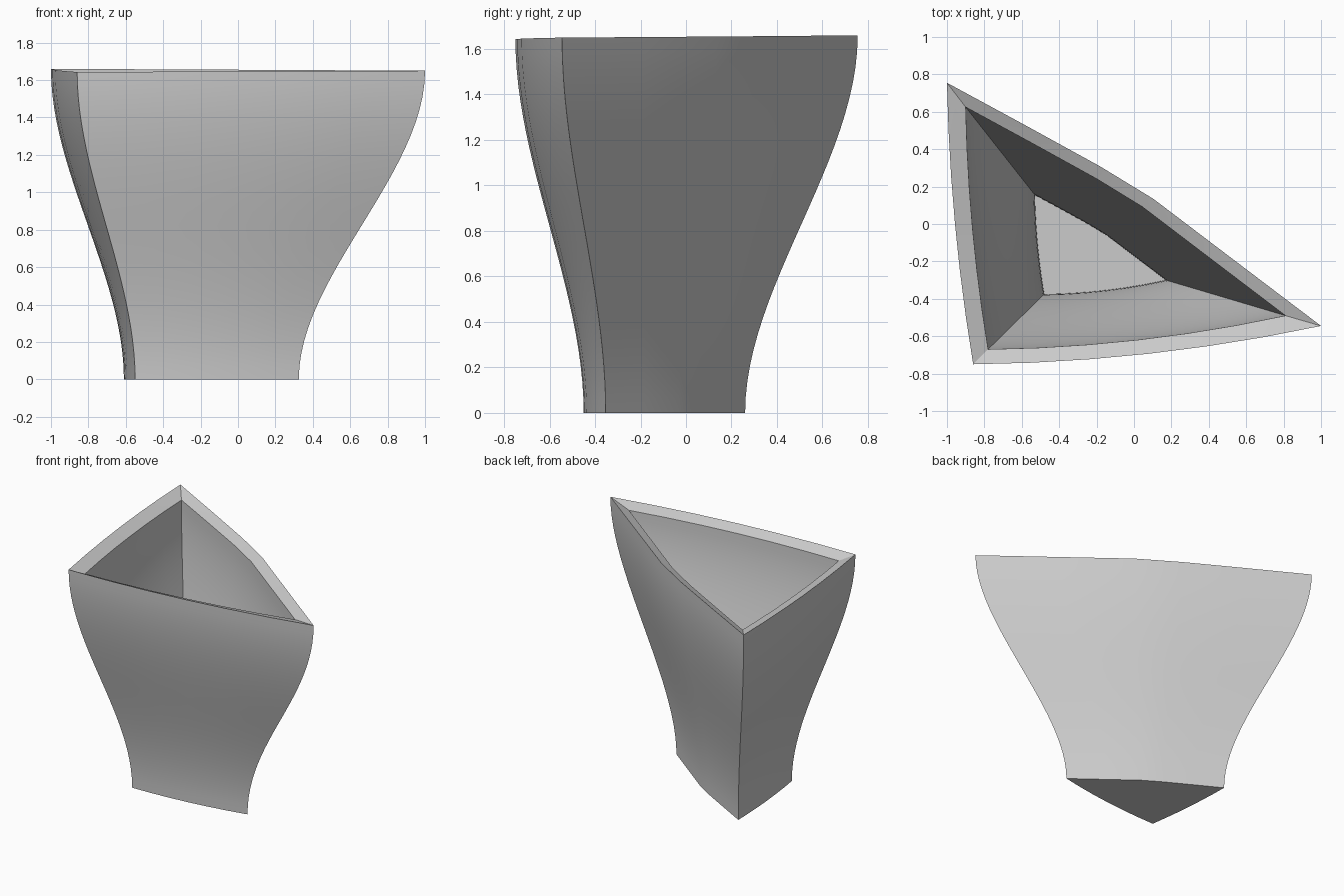
import bpy, bmesh, math
from mathutils import Vector

cube = bpy.data.objects.get("Cube")
if cube:
    bpy.data.objects.remove(cube, do_unlink=True)

# Plain grey finish
mat = bpy.data.materials.new("light grey")
mat.use_nodes = True
grey = (0.6, 0.6, 0.6, 1)
mat.diffuse_color = grey
mat.node_tree.nodes["Principled BSDF"].inputs["Base Color"].default_value = grey


def arc(h):
    """Shallow parabolic bulge: (position along side, outward offset / side length)."""
    return [(i / 6, 4 * h * (i / 6) * (1 - i / 6)) for i in range(1, 6)]


# Bulge of the right, front and back sides
SIDES = [arc(0.018), arc(0.025),
         [(0.25, 0.018), (0.47, 0.034), (0.61, 0.030), (0.8, 0.016)]]


def outline(corners):
    """Rounded triangle from three (x, y, z) corners, counter-clockwise from above."""
    pts = []
    for i, bulge in enumerate(SIDES):
        p, q = Vector(corners[i]), Vector(corners[(i + 1) % 3])
        d = q - p
        out = Vector((d.y, -d.x, 0))
        pts.append(p)
        pts += [p + d * t + out * h for t, h in bulge]
    return pts


def loft(low, high, steps):
    """Rings flaring from low to high along an S-shaped profile."""
    rings = []
    for k in range(steps + 1):
        t = k / steps
        s = t * t * (3 - 2 * t)
        ring = []
        for a, b in zip(low, high):
            v = a.lerp(b, s)
            v.z = a.z + (b.z - a.z) * t
            ring.append(v)
        rings.append(ring)
    return rings


# Outer wall from foot to rim, then inner wall from rim down to the floor
foot = outline([(-0.61, 0.26, 0), (-0.55, -0.45, 0), (0.325, -0.353, 0)])
rim = outline([(-1, 0.755, 1.66), (-0.86, -0.75, 1.643), (1, -0.545, 1.65)])
lip = outline([(-0.9, 0.625, 1.622), (-0.78, -0.67, 1.605), (0.81, -0.49, 1.622)])
floor = outline([(-0.53, 0.155, 0.08), (-0.48, -0.375, 0.08), (0.17, -0.30, 0.08)])
rings = loft(foot, rim, 24) + loft(floor, lip, 24)[::-1]

bm = bmesh.new()
loops = [[bm.verts.new(v) for v in ring] for ring in rings]
n = len(foot)
for a, b in zip(loops, loops[1:]):
    for i in range(n):
        j = (i + 1) % n
        bm.faces.new((a[i], a[j], b[j], b[i]))
bm.faces.new(loops[0][::-1])   # underside
bm.faces.new(loops[-1])        # inner floor
bmesh.ops.recalc_face_normals(bm, faces=bm.faces)

mesh = bpy.data.meshes.new("triangular_vase")
bm.to_mesh(mesh)
bm.free()
mesh.materials.append(mat)
vase = bpy.data.objects.new("triangular_vase", mesh)
bpy.context.collection.objects.link(vase)

# Smooth walls with crisp corners and rim
bpy.ops.object.select_all(action="DESELECT")
vase.select_set(True)
bpy.context.view_layer.objects.active = vase
bpy.ops.object.shade_smooth_by_angle(angle=math.radians(30))
